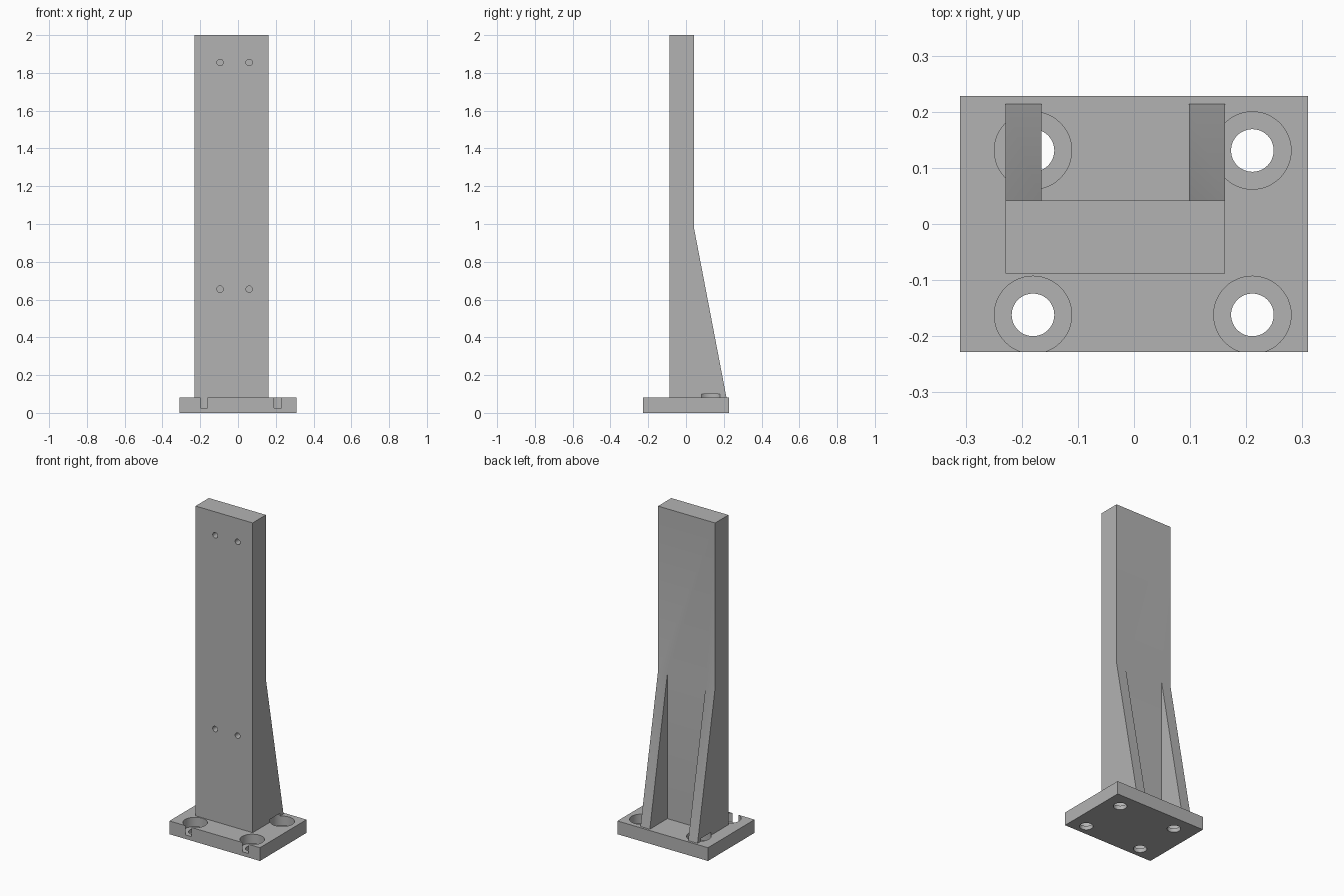
import bpy
import bmesh
from mathutils import Matrix

default = bpy.data.objects.get("Cube")
if default:
    bpy.data.objects.remove(default, do_unlink=True)

GREY = (0.45, 0.45, 0.45, 1.0)
metal = bpy.data.materials.new("plain_grey")
metal.use_nodes = True
metal.diffuse_color = GREY
metal.node_tree.nodes["Principled BSDF"].inputs["Base Color"].default_value = GREY


def new_object(name, bm):
    bmesh.ops.recalc_face_normals(bm, faces=bm.faces[:])
    mesh = bpy.data.meshes.new(name)
    bm.to_mesh(mesh)
    bm.free()
    mesh.materials.append(metal)
    obj = bpy.data.objects.new(name, mesh)
    bpy.context.collection.objects.link(obj)
    return obj


def prism(name, profile, x0, x1):
    """Extrude a (y, z) outline along x."""
    bm = bmesh.new()
    face = bm.faces.new([bm.verts.new((x0, y, z)) for y, z in profile])
    side = bmesh.ops.extrude_face_region(bm, geom=[face])["geom"]
    verts = [v for v in side if isinstance(v, bmesh.types.BMVert)]
    bmesh.ops.translate(bm, verts=verts, vec=(x1 - x0, 0, 0))
    return new_object(name, bm)


def box(name, x0, x1, y0, y1, z0, z1):
    return prism(name, [(y0, z0), (y1, z0), (y1, z1), (y0, z1)], x0, x1)


def cylinders(name, centres, radius, depth, turn=Matrix(), sides=48):
    bm = bmesh.new()
    for c in centres:
        bmesh.ops.create_cone(bm, cap_ends=True, segments=sides, radius1=radius,
                              radius2=radius, depth=depth,
                              matrix=Matrix.Translation(c) @ turn)
    return new_object(name, bm)


def cut(obj, cutter):
    mod = obj.modifiers.new("cut", "BOOLEAN")
    mod.operation = "DIFFERENCE"
    mod.solver = "EXACT"
    mod.object = cutter
    cutter.hide_render = True
    bpy.context.view_layer.objects.active = obj
    bpy.ops.object.modifier_apply(modifier=mod.name)


# Main dimensions
TOP = 0.082
LEFT, RIGHT = 0.162, -0.229
FRONT, BACK = -0.088, 0.042

# Base plate and upright with its tapered rear
base = box("base_plate", -0.31, 0.31, -0.228, 0.228, 0, TOP)
upright = prism("ribbed_upright", [(FRONT, TOP), (0.214, TOP), (BACK, 0.98),
                                   (BACK, 2.0), (FRONT, 2.0)], RIGHT, LEFT)

# Pocket that leaves two side ribs behind the column
pocket = box("rib_pocket_cutter", -0.165, 0.098, BACK, 0.3, 0, 0.98)
cut(upright, pocket)

# Counterbored bolt holes, clearing the feet of the ribs
bolts = [(x, y) for x in (-0.18, 0.211) for y in (-0.162, 0.131)]
bores = cylinders("counterbore_cutter", [(x, y, 0.0625) for x, y in bolts], 0.069, 0.075)
holes = cylinders("bolt_hole_cutter", [(x, y, 0) for x, y in bolts], 0.038, 0.15)
cut(base, bores)
cut(base, holes)
cut(upright, bores)

# Blind mounting holes in the front face
pins = cylinders("mounting_hole_cutter",
                 [(x, FRONT, z) for x in (-0.095, 0.059) for z in (0.655, 1.855)],
                 0.017, 0.12, Matrix.Rotation(1.5708, 4, "X"), 32)
cut(upright, pins)

for cutter in (pocket, bores, holes, pins):
    bpy.data.objects.remove(cutter, do_unlink=True)

# Smooth bores with sharp edges
for obj in (base, upright):
    bpy.ops.object.select_all(action="DESELECT")
    obj.select_set(True)
    bpy.context.view_layer.objects.active = obj
    bpy.ops.object.shade_smooth_by_angle(angle=0.5)
